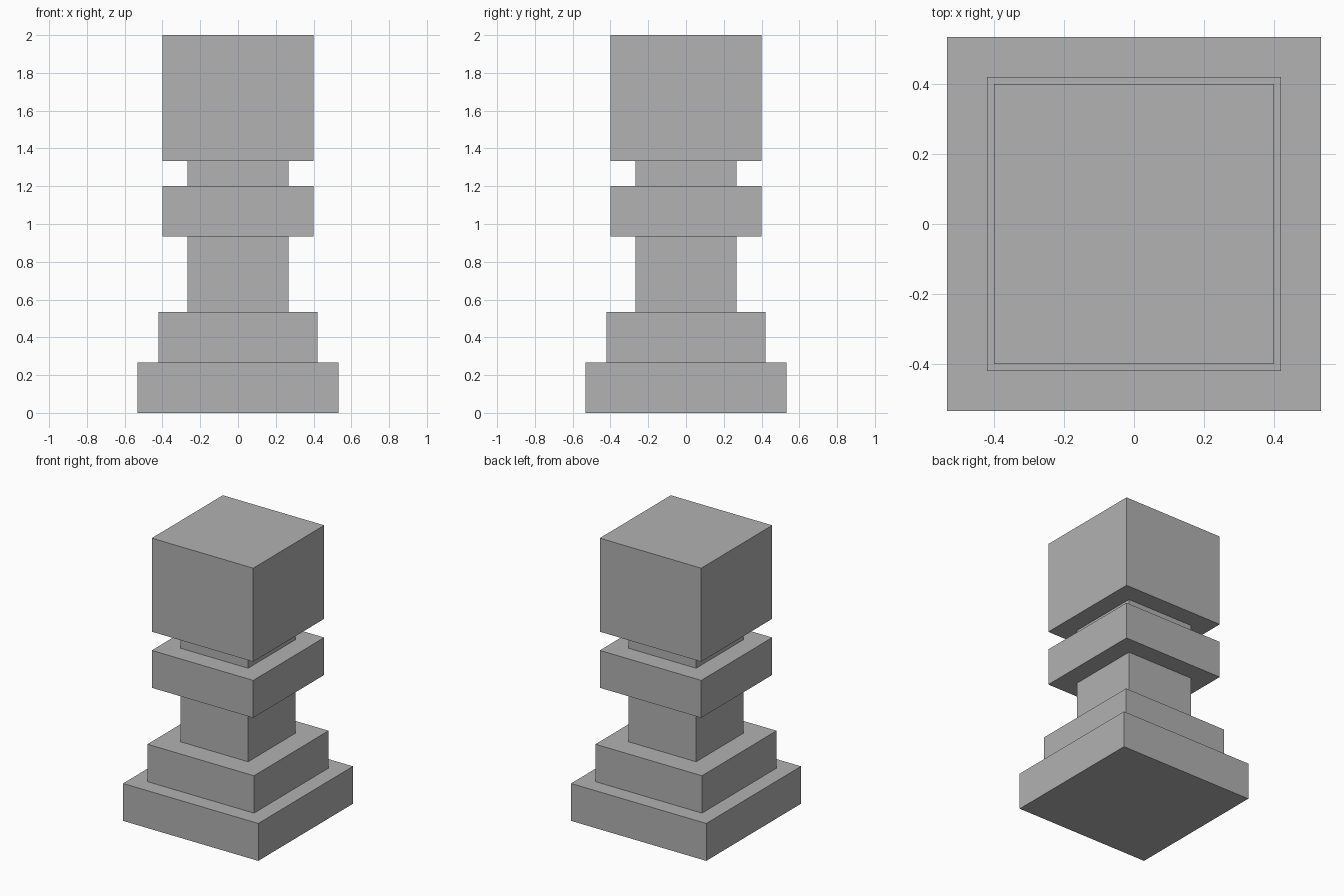
import bpy

# Remove the default object
if "Cube" in bpy.data.objects:
    bpy.data.objects.remove(bpy.data.objects["Cube"], do_unlink=True)

# Single grey material
GREY = (0.445, 0.445, 0.445, 1.0)
grey = bpy.data.materials.new("plain_grey")
grey.use_nodes = True
grey.diffuse_color = GREY
bsdf = next(n for n in grey.node_tree.nodes if n.type == 'BSDF_PRINCIPLED')
bsdf.inputs["Base Color"].default_value = GREY


def block(name, width, bottom, top):
    """Square block centred on the vertical axis."""
    height = top - bottom
    bpy.ops.mesh.primitive_cube_add(size=1, location=(0, 0, bottom + height / 2))
    obj = bpy.context.object
    obj.name = obj.data.name = name
    obj.scale = (width, width, height)
    bpy.ops.object.transform_apply(location=False, rotation=False, scale=True)
    obj.data.materials.append(grey)
    return obj


# Stack from the ground up: name, width, top height
U = 2 / 15
parts = [
    ("base_plinth", 8 * U, 2 * U),
    ("upper_plinth", 0.84, 4 * U),
    ("shaft", 4 * U, 7 * U),
    ("collar", 0.8, 9 * U),
    ("neck", 4 * U, 10 * U),
    ("head", 0.8, 15 * U),
]
bottom = 0.0
for name, width, top in parts:
    block(name, width, bottom, top)
    bottom = top
